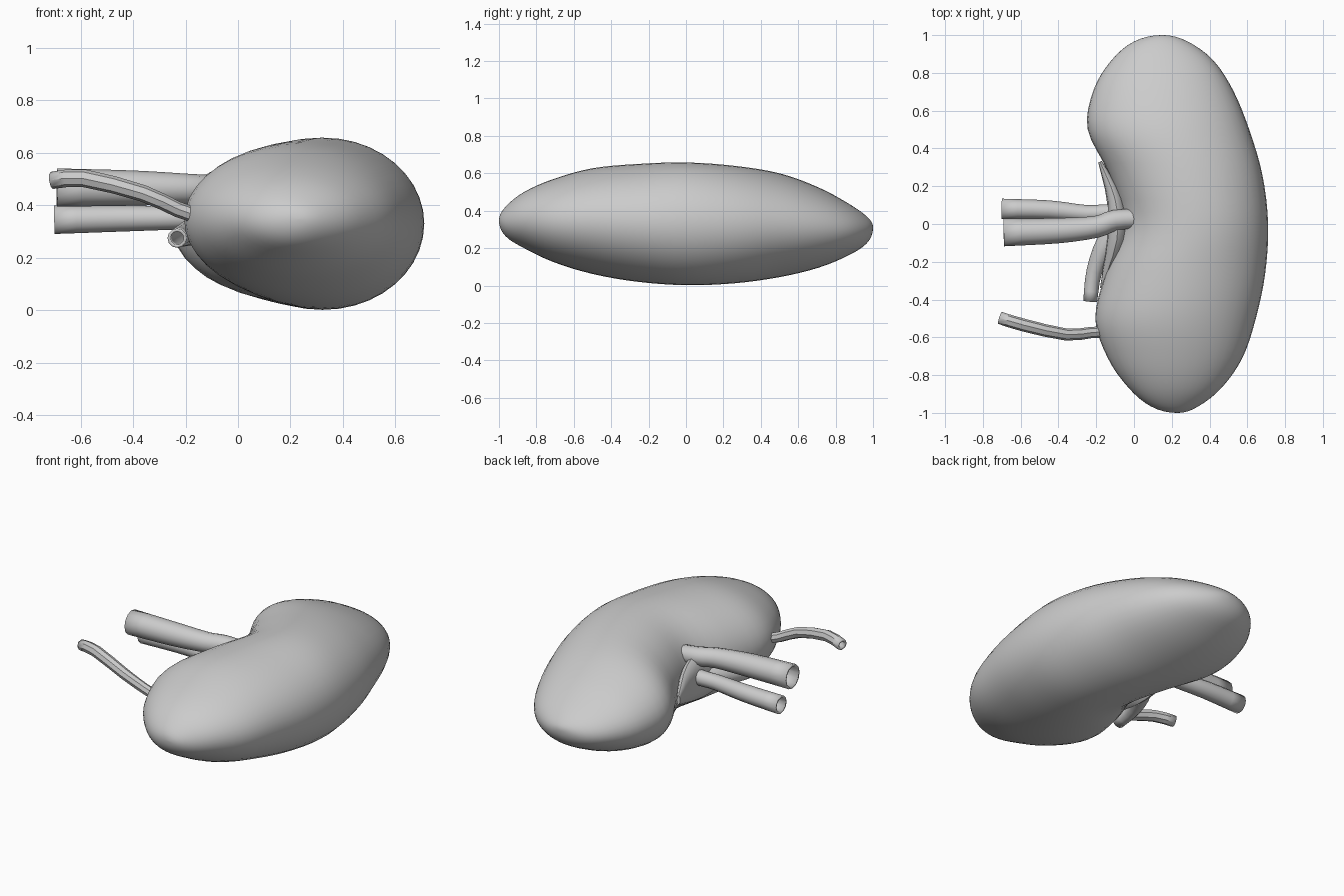
import bpy, bmesh, math
from mathutils import Vector

cube = bpy.data.objects.get("Cube")
if cube:
    bpy.data.objects.remove(cube, do_unlink=True)

grey = bpy.data.materials.new("plain grey")
grey.use_nodes = True
colour = (0.6, 0.6, 0.6, 1)
grey.diffuse_color = colour
grey.node_tree.nodes["Principled BSDF"].inputs["Base Color"].default_value = colour


def spline(points, steps):
    """Smooth curve through points of any dimension."""
    pts = [Vector(p) for p in points]
    pts = [2 * pts[0] - pts[1]] + pts + [2 * pts[-1] - pts[-2]]
    out = []
    for a, b, c, d in zip(pts, pts[1:], pts[2:], pts[3:]):
        for i in range(steps):
            t = i / steps
            out.append((2 * b + (c - a) * t + (2 * a - 5 * b + 4 * c - d) * t * t
                        + (3 * b - a - 3 * c + d) * t ** 3) / 2)
    return out + [pts[-2]]


def loft(name, rings, angle, capped=True):
    """Skin a list of equal rings of points."""
    bm = bmesh.new()
    loops = [[bm.verts.new(p) for p in ring] for ring in rings]
    n = len(loops[0])
    for a, b in zip(loops, loops[1:]):
        for i in range(n):
            j = (i + 1) % n
            bm.faces.new((a[i], a[j], b[j], b[i]))
    if capped:
        bm.faces.new(loops[0])
        bm.faces.new(loops[-1])
    bmesh.ops.recalc_face_normals(bm, faces=bm.faces[:])
    mesh = bpy.data.meshes.new(name)
    bm.to_mesh(mesh)
    bm.free()
    mesh.materials.append(grey)
    obj = bpy.data.objects.new(name, mesh)
    bpy.context.collection.objects.link(obj)
    bpy.ops.object.select_all(action='DESELECT')
    obj.select_set(True)
    bpy.context.view_layer.objects.active = obj
    bpy.ops.object.shade_smooth_by_angle(angle=math.radians(angle))
    return obj


def vessel(name, path, sides=12, steps=3, stretch=1.0, wall=0.012):
    """Tube along (x, y, z, radius) points, hollow when it has a wall."""
    pts = spline(path, steps)
    rings = []
    for k, p in enumerate(pts):
        ahead, behind = pts[min(k + 1, len(pts) - 1)], pts[max(k - 1, 0)]
        along = (ahead.xyz - behind.xyz).normalized()
        side = along.cross(Vector((0, 0, 1))).normalized()
        up = side.cross(along) * stretch
        turn = [math.tau * i / sides for i in range(sides)]
        rings.append([p.xyz + p.w * (side * math.cos(t) + up * math.sin(t)) for t in turn])
    obj = loft(name, rings, 40, capped=not wall)
    if wall:
        shell = obj.modifiers.new("wall", 'SOLIDIFY')
        shell.thickness = wall
        shell.offset = -1
    return obj


# Bean-shaped body: left, right, bottom, top at even angles from front to back
stations = [
    (.225, .235, .345, .35), (.09, .34, .265, .42), (-.03, .465, .20, .50),
    (-.14, .575, .125, .57), (-.205, .645, .062, .627), (-.15, .695, .02, .65),
    (-.06, .71, .002, .658), (-.13, .68, .012, .64), (-.245, .61, .045, .60),
    (-.215, .525, .095, .525), (-.12, .42, .16, .44), (0, .285, .225, .37),
    (.145, .155, .305, .315)]
sections = spline(stations, 4)
body = []
for k, (left, right, low, high) in enumerate(sections):
    y = -math.cos(math.pi * k / (len(sections) - 1))
    body.append([((left + right) / 2 + (right - left) / 2 * math.cos(t), y,
                  (low + high) / 2 + (high - low) / 2 * math.sin(t))
                 for t in (math.tau * i / 40 for i in range(40))])
loft("kidney_body", body, 60)

# Membrane lining the hollow on the inner side
vessel("hilum_membrane", [(-.18, .33, .33, .01), (-.1, .13, .33, .045), (-.09, -.08, .33, .055),
                          (-.17, -.34, .31, .01)], stretch=2.6, wall=0)

# Vessels leaving the hollow
vessel("large_vein", [(-.69, -.045, .468, .073), (-.4, -.035, .466, .067),
                      (-.2, -.015, .463, .058), (-.1, .02, .46, .055), (.05, .03, .45, .05)])
vessel("main_artery", [(-.7, .08, .345, .054), (-.45, .075, .35, .05),
                       (-.25, .055, .352, .045), (-.13, .06, .355, .045), (.03, .05, .36, .045)])
vessel("ureter", [(-.232, -.41, .275, .037), (-.21, -.25, .285, .042),
                  (-.14, -.1, .31, .06), (-.03, .02, .33, .07)])

# Thin branch entering the front pole
vessel("small_artery", [(-.71, -.497, .495, .033), (-.585, -.535, .503, .034),
                        (-.36, -.585, .445, .032), (-.23, -.575, .385, .03),
                        (-.12, -.57, .35, .03)], sides=8, steps=2)
